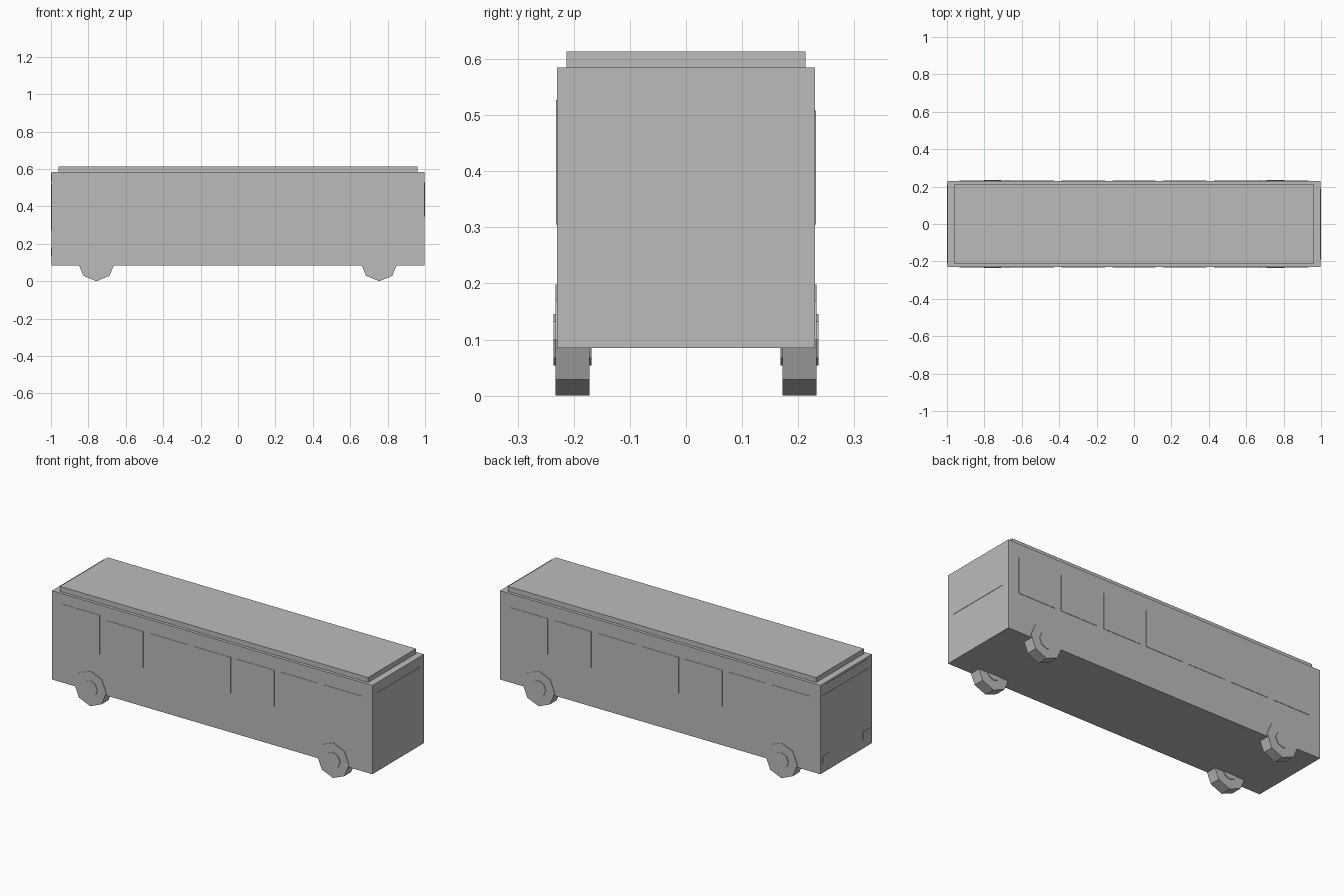
import bpy
import math

cube = bpy.data.objects.get("Cube")
if cube:
    bpy.data.objects.remove(cube, do_unlink=True)

grey = bpy.data.materials.new("plain grey")
grey.use_nodes = True
colour = (0.5, 0.5, 0.5, 1)
grey.diffuse_color = colour
grey.node_tree.nodes["Principled BSDF"].inputs["Base Color"].default_value = colour


def finish(name):
    obj = bpy.context.object
    obj.name = name
    obj.data.materials.append(grey)
    return obj


def box(name, x, y, z):
    """Box between (low, high) limits on each axis."""
    lims = (x, y, z)
    bpy.ops.mesh.primitive_cube_add(size=1, location=[(a + b) / 2 for a, b in lims])
    bpy.context.object.scale = [b - a for a, b in lims]
    return finish(name)


def drum(name, x, z, radius, y):
    """Octagonal drum across the bus, with a corner pointing down."""
    bpy.ops.mesh.primitive_cylinder_add(vertices=8, radius=radius, depth=abs(y[1] - y[0]),
                                        location=(x, sum(y) / 2, z),
                                        rotation=(math.pi / 2, 0, 0))
    return finish(name)


END, SIDE, PLATE = 0.998, 0.23, 0.002

# Body: lower skirt, upper shell and raised roof
box("lower_body", (-END, END), (-SIDE, SIDE), (0.085, 0.25))
box("upper_body", (-END, END), (-SIDE, SIDE), (0.25, 0.585))
box("roof", (-0.96, 0.96), (-0.213, 0.213), (0.585, 0.613))

for side, label in ((-1, "right"), (1, "left")):
    # Row of seven side windows
    for i in range(7):
        x = -0.932 + 0.272 * i
        top = 0.527 if side < 0 and i == 0 else 0.508
        box(f"window_{label}_{i + 1}", (x, x + 0.232),
            sorted((side * SIDE, side * (SIDE + PLATE))), (0.305, top))
    # Wheels with hubs showing on both faces
    for x, end in ((-0.757, "front"), (0.755, "rear")):
        drum(f"wheel_{end}_{label}", x, 0.099, 0.099, (side * 0.172, side * 0.233))
        drum(f"hub_{end}_{label}", x, 0.1, 0.046, (side * 0.168, side * 0.236))
    # Headlights
    box(f"headlight_{label}", (-END - PLATE, -END),
        sorted((side * 0.15, side * 0.21)), (0.135, 0.18))

# End glazing and destination panel
box("windscreen", (-END - PLATE, -END), (-0.212, 0.212), (0.27, 0.52))
box("destination_panel", (-END - PLATE, -END), (-0.19, 0.19), (0.53, 0.575))
box("rear_window", (END, END + PLATE), (-0.19, 0.19), (0.345, 0.528))
